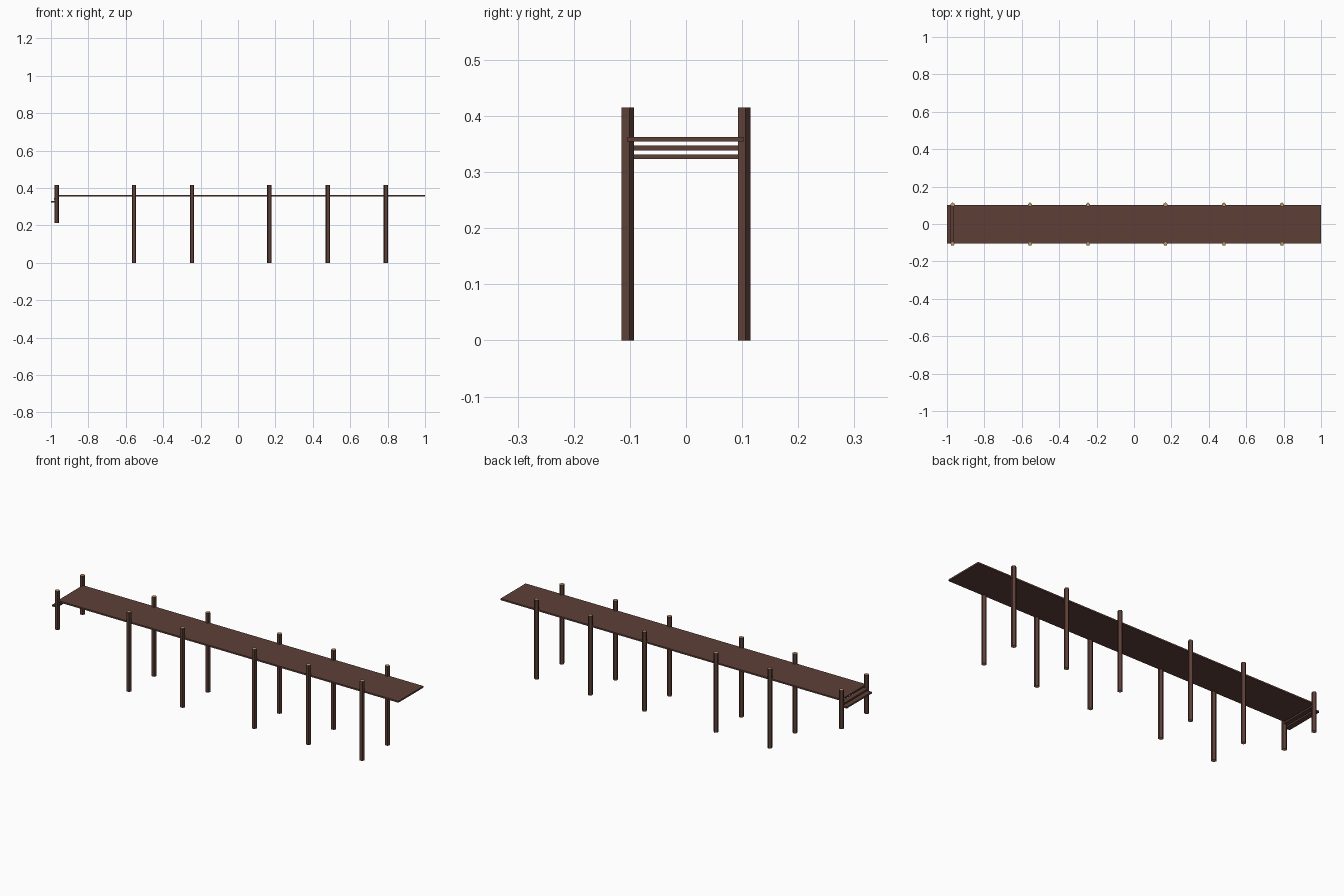
import bpy, math

if "Cube" in bpy.data.objects:
    bpy.data.objects.remove(bpy.data.objects["Cube"])


def material(name, rgb):
    m = bpy.data.materials.new(name)
    m.diffuse_color = (*rgb, 1)
    m.use_nodes = True
    m.node_tree.nodes["Principled BSDF"].inputs["Base Color"].default_value = m.diffuse_color
    return m


brown = material("dark_brown_wood", (0.109, 0.051, 0.038))
tan = material("cut_end_tan", (0.50, 0.30, 0.15))

HALF = 0.1037      # half the deck width, also the post spacing
YC = -0.0012       # deck centre line
POST_R = 0.0125
POST_TOP = 0.415


def plank(name, x0, x1, z0, z1):
    bpy.ops.mesh.primitive_cube_add(size=1, location=((x0 + x1) / 2, YC, (z0 + z1) / 2))
    ob = bpy.context.object
    ob.name = name
    ob.scale = (x1 - x0, 2 * HALF, z1 - z0)
    bpy.ops.object.transform_apply(location=False, rotation=False, scale=True)
    ob.data.materials.append(brown)


def post(name, x, y, z0):
    # five-sided pole, one corner pointing to +y, pale sawn ends
    bpy.ops.mesh.primitive_cylinder_add(vertices=5, radius=POST_R, depth=POST_TOP - z0,
                                        location=(x, y, (z0 + POST_TOP) / 2))
    ob = bpy.context.object
    ob.name = name
    me = ob.data
    v = max(me.vertices, key=lambda p: p.co.y)
    turn = math.pi / 2 - math.atan2(v.co.y, v.co.x)
    ob.rotation_euler.z = turn
    me.materials.append(brown)
    me.materials.append(tan)
    for f in me.polygons:
        f.material_index = 1 if abs(f.normal.z) > 0.9 else 0


# walkway and the two steps at its left end
plank("deck", -0.968, 1.0, 0.3545, 0.3625)
plank("upper_step", -0.984, -0.959, 0.3385, 0.347)
plank("lower_step", -1.0, -0.973, 0.323, 0.3315)

# paired posts; the pair at the step end is short
for i, x in enumerate((-0.97, -0.556, -0.246, 0.168, 0.481, 0.791)):
    z0 = 0.212 if i == 0 else 0.0
    for side, s in (("front", -1), ("back", 1)):
        post(f"{side}_post_{i + 1}", x, YC + s * HALF, z0)
